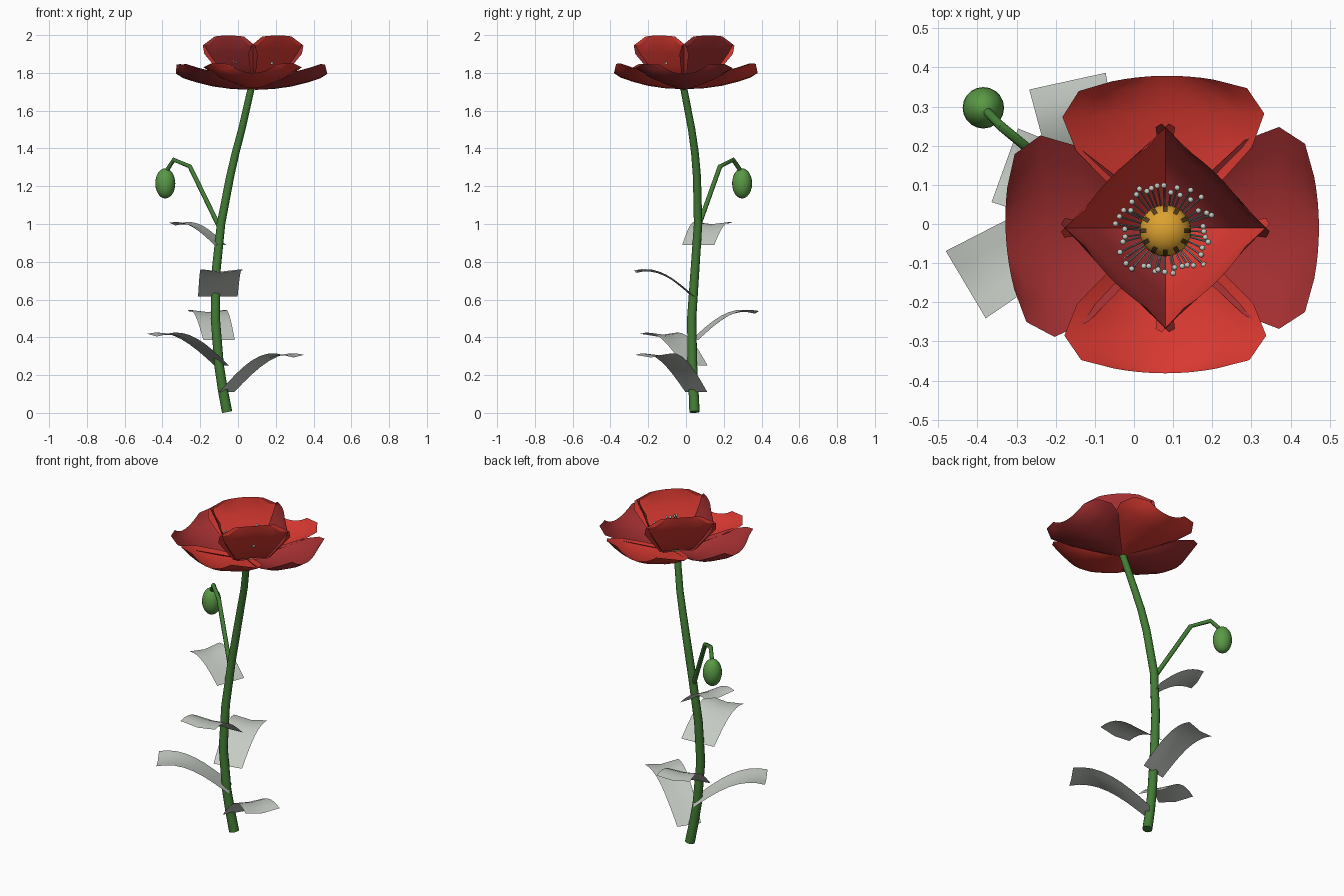
import bpy, bmesh, math, random
from mathutils import Vector, Matrix

if "Cube" in bpy.data.objects:
    bpy.data.objects.remove(bpy.data.objects["Cube"])

random.seed(4)
CX, CY = 0.08, -0.01


def material(name, rgb):
    m = bpy.data.materials.new(name)
    m.diffuse_color = (*rgb, 1)
    m.use_nodes = True
    m.node_tree.nodes["Principled BSDF"].inputs["Base Color"].default_value = m.diffuse_color
    return m


RED = material("bright red", (0.68, 0.04, 0.03))
CRIMSON = material("dark red", (0.36, 0.028, 0.03))
STEM = material("stem green", (0.055, 0.20, 0.035))
BUD = material("bud green", (0.10, 0.32, 0.06))
LEAF = material("pale grey", (0.56, 0.60, 0.55))
FILAMENT = material("filament grey", (0.27, 0.34, 0.33))
ORANGE = material("golden orange", (0.72, 0.36, 0.03))
BROWN = material("dark brown", (0.09, 0.05, 0.015))


def finish(name, bm, mat, angle=50):
    me = bpy.data.meshes.new(name)
    bm.to_mesh(me)
    bm.free()
    ob = bpy.data.objects.new(name, me)
    bpy.context.collection.objects.link(ob)
    me.materials.append(mat)
    bpy.ops.object.select_all(action='DESELECT')
    ob.select_set(True)
    bpy.context.view_layer.objects.active = ob
    bpy.ops.object.shade_smooth_by_angle(angle=math.radians(angle))
    return ob


def grid(bm, rows):
    """Skin a list of equally long point rows with quads."""
    vs = [[bm.verts.new(p) for p in row] for row in rows]
    for a, b in zip(vs, vs[1:]):
        for i in range(len(a) - 1):
            bm.faces.new((a[i], a[i + 1], b[i + 1], b[i]))
    return vs


def tube(bm, pts, r0, r1, sides):
    """Tapered capped tube along a path."""
    pts = [Vector(p) for p in pts]
    rings, n = [], len(pts)
    for i, p in enumerate(pts):
        d = (pts[min(i + 1, n - 1)] - pts[max(i - 1, 0)]).normalized()
        side = d.cross(Vector((0.3, 1, 0.1))).normalized()
        up = side.cross(d)
        r = r0 + (r1 - r0) * i / (n - 1)
        rings.append([bm.verts.new(p + r * (math.cos(a) * side + math.sin(a) * up))
                      for a in (2 * math.pi * k / sides for k in range(sides))])
    for a, b in zip(rings, rings[1:]):
        for k in range(sides):
            j = (k + 1) % sides
            bm.faces.new((a[k], a[j], b[j], b[k]))
    bm.faces.new(rings[0])
    bm.faces.new(rings[-1])
    bmesh.ops.recalc_face_normals(bm, faces=bm.faces)


def ball(bm, centre, rx, rz, u=20, v=12):
    mat = Matrix.Translation(centre) @ Matrix.Diagonal((rx, rx, rz, 1))
    bmesh.ops.create_uvsphere(bm, u_segments=u, v_segments=v, radius=1, matrix=mat)


# Main stem
bm = bmesh.new()
tube(bm, [(-0.058, 0.045, 0.005), (-0.08, 0.04, 0.12), (-0.1, 0.034, 0.25),
          (-0.12, 0.03, 0.5), (-0.116, 0.047, 0.75), (-0.09, 0.064, 1.0),
          (-0.042, 0.058, 1.25), (-0.012, 0.047, 1.38), (0.02, 0.03, 1.5),
          (0.07, -0.012, 1.72)], 0.028, 0.019, 12)
finish("stem", bm, STEM)

# Bud stalk and hanging bud
bm = bmesh.new()
tube(bm, [(-0.097, 0.064, 0.98), (-0.255, 0.18, 1.305), (-0.34, 0.25, 1.34),
          (-0.385, 0.297, 1.27)], 0.013, 0.012, 8)
finish("bud_stalk", bm, STEM)
bm = bmesh.new()
ball(bm, (-0.385, 0.297, 1.215), 0.053, 0.08)
finish("bud", bm, BUD)


# Arched leaves: base centre, tip centre (z is the top of the arch), base and tip width
def leaf(name, base, tip, w0, w1):
    base, tip = Vector(base), Vector(tip)
    d = Vector((tip.x - base.x, tip.y - base.y, 0))
    side = Vector((-d.y, d.x, 0)).normalized()
    rise = tip.z - base.z
    rows = []
    for i in range(9):
        t = i / 8
        c = base + d * t + Vector((0, 0, rise * math.sin(t * math.pi * 0.6)))
        w = (w0 + (w1 - w0) * t) / 2
        rows.append([c + side * w * u + Vector((0, 0, 0.014 * (abs(u) - 0.5) * t))
                     for u in (-1, -0.5, 0, 0.5, 1)])
    bm = bmesh.new()
    grid(bm, rows)
    finish(name, bm, LEAF)


leaf("leaf_1", (-0.06, 0.055, 0.11), (0.295, -0.185, 0.31), 0.14, 0.20)
leaf("leaf_2", (-0.085, 0.05, 0.25), (-0.43, -0.155, 0.42), 0.15, 0.20)
leaf("leaf_3", (-0.10, 0.045, 0.385), (-0.17, 0.365, 0.54), 0.17, 0.20)
leaf("leaf_4", (-0.107, 0.04, 0.615), (-0.085, -0.265, 0.755), 0.21, 0.22)
leaf("leaf_5", (-0.095, 0.065, 0.89), (-0.33, 0.15, 1.005), 0.18, 0.20)


# Petals: rows of (distance out, height, half width), with raised side edges
OUTER = [(0.01, 1.71, 0.03), (0.11, 1.715, 0.14), (0.20, 1.728, 0.225),
         (0.285, 1.75, 0.258), (0.35, 1.772, 0.215), (0.385, 1.795, 0.13)]
INNER = [(0.01, 1.722, 0.03), (0.085, 1.755, 0.10), (0.13, 1.84, 0.155),
         (0.165, 1.91, 0.20), (0.182, 1.955, 0.195), (0.19, 1.998, 0.11)]


def petal(name, profile, degrees, mat, lift, dz=0, stretch=1):
    a = math.radians(degrees)
    out, side = Vector((math.cos(a), math.sin(a), 0)), Vector((-math.sin(a), math.cos(a), 0))
    rows = []
    for k, (r, z, w) in enumerate(profile):
        row = []
        for i in range(9):
            u = i / 4 - 1
            droop = 0.012 * u * u if k == len(profile) - 1 else 0
            p = out * (r * stretch - droop) + side * w * u
            edge = lift * u * u * min(1, w / 0.2)
            row.append(p + Vector((CX, CY, z + dz + edge)))
        rows.append(row)
    bm = bmesh.new()
    grid(bm, rows)
    for f in bm.faces:
        f.normal_update()
        if f.normal.z < 0:
            f.normal_flip()
    finish(name, bm, mat, 60)


for i, (ang, mat, s) in enumerate([(0, CRIMSON, 1.02), (91, RED, 1.01),
                                   (184, CRIMSON, 1.06), (270, RED, 0.965)]):
    petal(f"outer_petal_{i + 1}", OUTER, ang, mat, 0.075, 0.004 * (i % 2), s)
for i in range(4):
    petal(f"inner_petal_{i + 1}", INNER, 45 + 90 * i, RED if i % 2 else CRIMSON, -0.01)

# Seed pod with dark rays around its crown
POD = Vector((CX, CY - 0.007, 1.82))
bm = bmesh.new()
ball(bm, POD, 0.066, 0.06, 24, 14)
finish("seed_pod", bm, ORANGE)
bm = bmesh.new()
for k in range(12):
    a = 2 * math.pi * k / 12
    out, side = Vector((math.cos(a), math.sin(a), 0)), Vector((-math.sin(a), math.cos(a), 0))
    rows = []
    for e in (22, 33, 45):
        e = math.radians(e)
        c = POD + out * 0.068 * math.cos(e) + Vector((0, 0, 0.062 * math.sin(e)))
        rows.append([c - side * 0.006, c + side * 0.006])
    grid(bm, rows)
bmesh.ops.recalc_face_normals(bm, faces=bm.faces)
for f in bm.faces:
    f.normal_update()
    if f.normal.z < 0:
        f.normal_flip()
finish("pod_rays", bm, BROWN)

# Ring of stamens: thin filaments with pale round tips
fil, tips = bmesh.new(), bmesh.new()
for k in range(44):
    a = 2 * math.pi * (k + random.uniform(-0.3, 0.3)) / 44
    r = random.uniform(0.095, 0.132)
    z = random.uniform(1.83, 1.875)
    out = Vector((math.cos(a), math.sin(a), 0))
    foot = Vector((POD.x, POD.y, 1.74))
    tip = Vector((POD.x, POD.y, z)) + out * r
    mid = Vector((POD.x, POD.y, 1.80)) + out * r * 0.7
    tube(fil, [foot + out * 0.03, mid, tip], 0.0025, 0.0025, 5)
    ball(tips, tip, 0.0075, 0.0075, 8, 6)
finish("stamen_filaments", fil, FILAMENT)
finish("stamen_tips", tips, LEAF)
